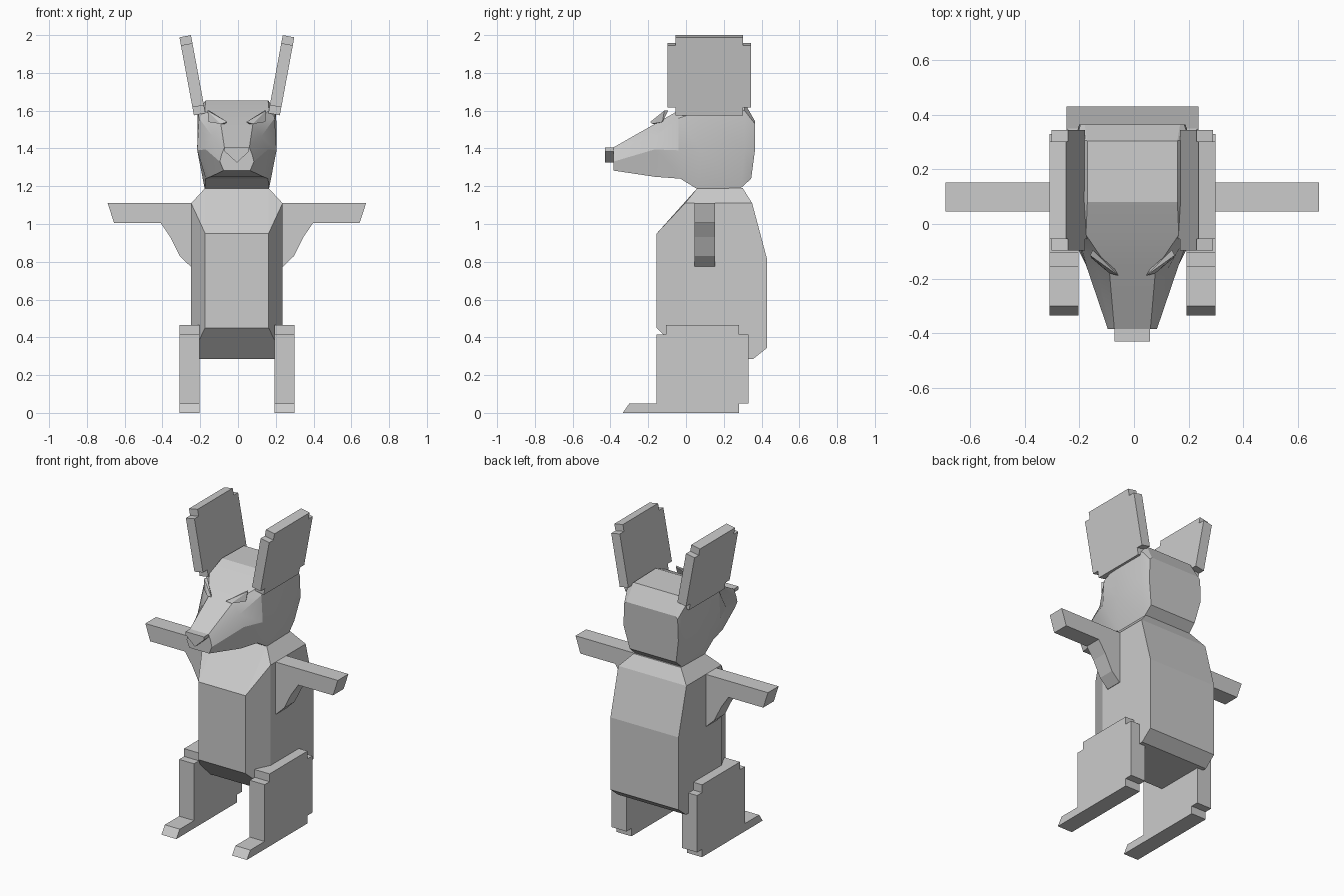
import bpy, bmesh, math
from mathutils import Matrix

if "Cube" in bpy.data.objects:
    bpy.data.objects.remove(bpy.data.objects["Cube"])

CX = -0.006  # the figure's symmetry plane


def finish(bm, name, mirror=False):
    bmesh.ops.recalc_face_normals(bm, faces=bm.faces)
    me = bpy.data.meshes.new(name)
    bm.to_mesh(me)
    bm.free()
    ob = bpy.data.objects.new(name, me)
    ob.location.x = CX
    bpy.context.collection.objects.link(ob)
    if mirror:
        m = ob.modifiers.new("Mirror", 'MIRROR')
        m.use_mirror_merge = False
    return ob


def hull(name, pts, mirror=False):
    bm = bmesh.new()
    for p in pts:
        bm.verts.new(p)
    r = bmesh.ops.convex_hull(bm, input=bm.verts)
    junk = {g for g in r["geom_interior"] + r["geom_unused"]
            if isinstance(g, bmesh.types.BMVert)}
    bmesh.ops.delete(bm, geom=list(junk), context='VERTS')
    bmesh.ops.dissolve_limit(bm, angle_limit=math.radians(1.5),
                             verts=bm.verts, edges=bm.edges)
    return finish(bm, name, mirror)


def both(pts):
    return [(s * x, y, z) for x, y, z in pts for s in (1, -1)]


def prism(name, outline, lo, hi, axis='X', matrix=None, mirror=True):
    """Extrude a (y,z) outline along X or an (x,z) outline along Y."""
    def put(d, a, b):
        return (d, a, b) if axis == 'X' else (a, d, b)
    bm = bmesh.new()
    f = bm.faces.new([bm.verts.new(put(lo, a, b)) for a, b in outline])
    r = bmesh.ops.extrude_face_region(bm, geom=[f])
    vs = [g for g in r["geom"] if isinstance(g, bmesh.types.BMVert)]
    bmesh.ops.translate(bm, verts=vs, vec=put(hi - lo, 0, 0))
    if matrix:
        bm.transform(matrix)
    return finish(bm, name, mirror)


# Body: faceted barrel with chamfered front
hull("body", both([
    (.168, .06, 1.19), (.168, .30, 1.19),
    (.242, -.005, 1.11), (.242, .35, 1.11),
    (.168, -.155, .95), (.168, -.155, .45),
    (.242, .43, .81), (.242, .43, .345),
    (.242, -.005, .30), (.242, .01, .285), (.242, .355, .285)]))

# Head: eight-sided rings lofted from snout tip to back of skull
rings = [
    [(.066, -.385, 1.405), (.08, -.385, 1.37), (.09, -.385, 1.33), (.07, -.385, 1.283)],
    [(.085, -.165, 1.53), (.13, -.165, 1.465), (.165, -.165, 1.395), (.14, -.165, 1.25)],
    [(.17, -.04, 1.60), (.20, -.04, 1.56), (.21, -.04, 1.39), (.165, -.03, 1.24)],
    [(.165, .08, 1.655), (.208, .08, 1.60), (.21, .08, 1.39), (.17, .06, 1.185)],
    [(.165, .305, 1.65), (.208, .31, 1.60), (.21, .31, 1.39), (.168, .29, 1.19)],
    [(.175, .365, 1.545), (.19, .365, 1.53), (.195, .365, 1.39), (.165, .345, 1.24)],
]
bm = bmesh.new()
loops = []
for r in rings:
    full = r + [(-x, y, z) for x, y, z in reversed(r)]
    loops.append([bm.verts.new(p) for p in full])
for a, b in zip(loops, loops[1:]):
    for i in range(8):
        j = (i + 1) % 8
        bm.faces.new((a[i], a[j], b[j], b[i]))
bm.faces.new(loops[0])
bm.faces.new(loops[-1])
head = finish(bm, "head")
bpy.context.view_layer.objects.active = head
head.select_set(True)
bpy.ops.object.shade_smooth_by_angle(angle=math.radians(22))
head.select_set(False)

# Nose: wedge tapering downwards
prism("nose", [(-.065, 1.405), (-.065, 1.385), (0, 1.325), (.065, 1.385), (.065, 1.405)],
      -.43, -.37, axis='Y', mirror=False)

# Slanted brows
hull("brows", [(.05, -.19, 1.54), (.065, -.165, 1.53), (.155, -.115, 1.60),
               (.145, -.095, 1.60), (.15, -.125, 1.54), (.085, -.18, 1.53)], mirror=True)

# Ears: tilted plates with notched corners
y0, y1, n, h = -.098, .345, .043, .42
ear = [(y0 + n, 0), (y1 - n, 0), (y1 - n, n), (y1, n), (y1, h - n), (y1 - n, h - n),
       (y1 - n, h), (y0 + n, h), (y0 + n, h - n), (y0, h - n), (y0, n), (y0 + n, n)]
prism("ears", ear, -.031, .031,
      matrix=Matrix.Translation((.197, 0, 1.581)) @ Matrix.Rotation(math.radians(10.5), 4, 'Y'))

# Arms: flat bars with a curved bracket below
prism("arms", [(.2, 1.11), (.684, 1.11), (.65, 1.005), (.403, 1.005), (.352, .93),
               (.302, .83), (.245, .775), (.2, .775)], .045, .153, axis='Y')

# Legs: stepped slabs with a low toe at the front
prism("legs", [(-.335, 0), (.28, 0), (.28, .05), (.33, .05), (.33, .415), (.28, .415),
               (.28, .465), (-.105, .465), (-.105, .415), (-.155, .415),
               (-.155, .05), (-.3, .05)], .198, .304)
